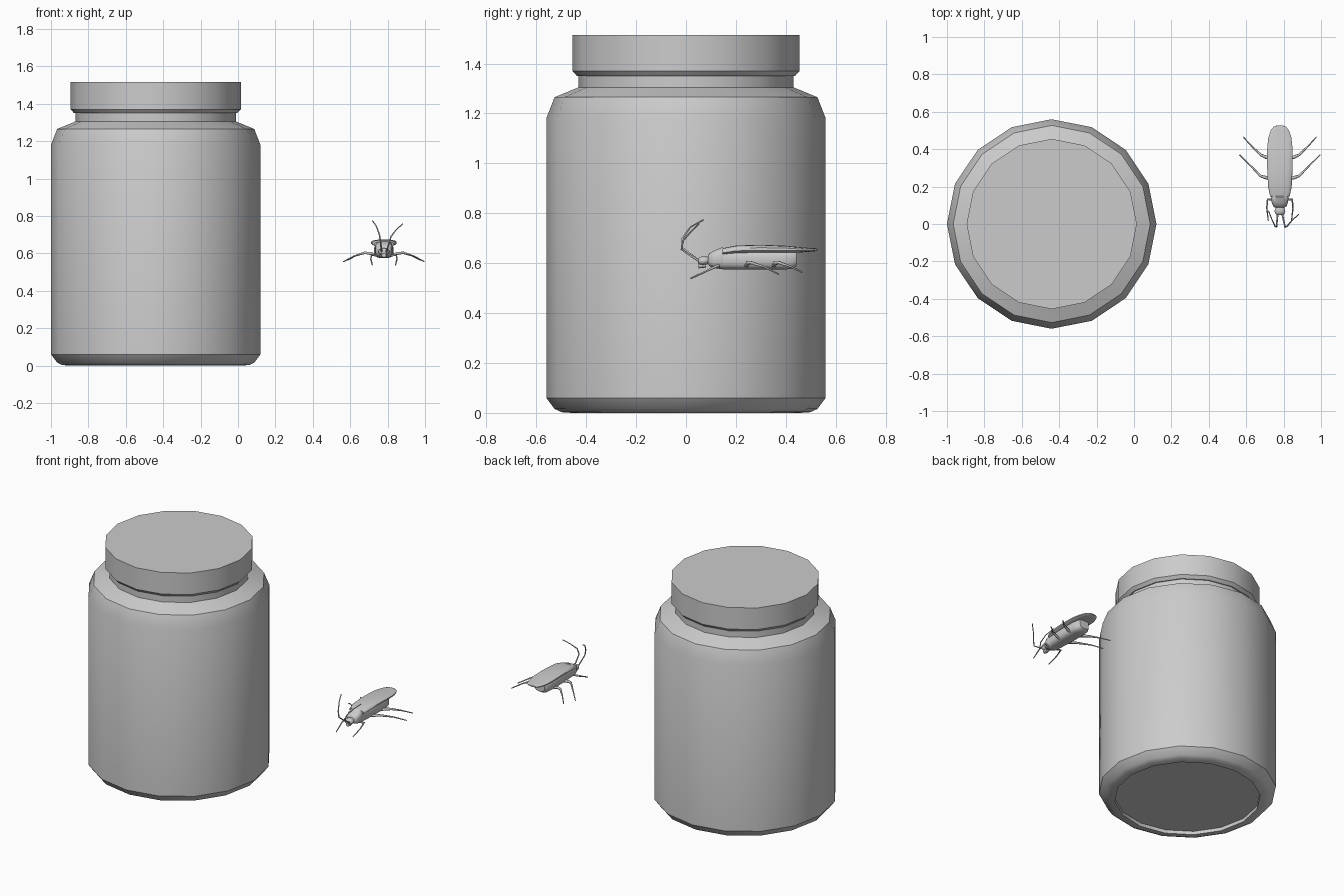
import bpy, bmesh
from math import cos, sin, pi, radians, copysign

JX = -0.44   # jar axis
BX = 0.78    # insect centre line


def finish(name, bm, angle=35):
    bmesh.ops.remove_doubles(bm, verts=bm.verts, dist=1e-5)
    bmesh.ops.recalc_face_normals(bm, faces=bm.faces)
    me = bpy.data.meshes.new(name)
    bm.to_mesh(me)
    bm.free()
    ob = bpy.data.objects.new(name, me)
    bpy.context.collection.objects.link(ob)
    bpy.ops.object.select_all(action='DESELECT')
    ob.select_set(True)
    bpy.context.view_layer.objects.active = ob
    bpy.ops.object.shade_smooth_by_angle(angle=radians(angle))
    return ob


def skin(bm, rings):
    for a, b in zip(rings, rings[1:]):
        n = len(a)
        for i in range(n):
            bm.faces.new((a[i], a[(i + 1) % n], b[(i + 1) % n], b[i]))
    bm.faces.new(rings[0])
    bm.faces.new(rings[-1])


def lathe(name, profile, sides=16):
    bm = bmesh.new()
    skin(bm, [[bm.verts.new((JX + r * cos(2 * pi * i / sides), r * sin(2 * pi * i / sides), z))
               for i in range(sides)] for r, z in profile])
    return finish(name, bm)


def loft(name, sections, power=2.0, sides=16):
    """Superellipse sections along y: (y, half width, z low, z high)."""
    bm = bmesh.new()
    rings = []
    for y, w, lo, hi in sections:
        ring = []
        for i in range(sides):
            t = 2 * pi * (i + 0.5) / sides
            c = copysign(abs(cos(t)) ** (2 / power), cos(t))
            s = copysign(abs(sin(t)) ** (2 / power), sin(t))
            ring.append(bm.verts.new((BX + w * c, y, (lo + hi) / 2 + (hi - lo) / 2 * s)))
        rings.append(ring)
    skin(bm, rings)
    return finish(name, bm, 50)


def limb(name, points, side):
    """Tapered tube: (offset from centre line, y, z, radius)."""
    cu = bpy.data.curves.new(name, 'CURVE')
    cu.dimensions = '3D'
    cu.bevel_depth = 1.0
    cu.bevel_resolution = 1
    cu.use_fill_caps = True
    sp = cu.splines.new('POLY')
    sp.points.add(len(points) - 1)
    for p, (x, y, z, r) in zip(sp.points, points):
        p.co = (BX + side * x, y, z, 1)
        p.radius = r
    ob = bpy.data.objects.new(name, cu)
    bpy.context.collection.objects.link(ob)
    bpy.ops.object.select_all(action='DESELECT')
    ob.select_set(True)
    bpy.context.view_layer.objects.active = ob
    bpy.ops.object.convert(target='MESH')


# Jar body with recessed base
lathe("jar_body", [(0.46, 0.025), (0.46, 0.0), (0.5, 0.003), (0.527, 0.016), (0.56, 0.06),
                   (0.56, 1.18), (0.527, 1.265), (0.43, 1.305), (0.43, 1.36)])
# Domed hollow in the base
lathe("base_hollow", [(0.46, 0.024), (0.22, 0.024), (0.2, 0.024)])
# Lid
lathe("lid", [(0.437, 1.35), (0.455, 1.37), (0.455, 1.515)])

# Insect body
loft("wing_cases", [(0.147, 0.053, 0.632, 0.660), (0.2, 0.064, 0.638, 0.671),
                    (0.3, 0.069, 0.640, 0.674), (0.4, 0.069, 0.642, 0.670),
                    (0.46, 0.063, 0.643, 0.664), (0.5, 0.050, 0.646, 0.661),
                    (0.52, 0.034, 0.648, 0.660), (0.527, 0.016, 0.651, 0.659)], 2.8)
loft("abdomen", [(0.148, 0.046, 0.575, 0.655), (0.25, 0.053, 0.574, 0.655),
                 (0.38, 0.053, 0.574, 0.655), (0.425, 0.047, 0.576, 0.652),
                 (0.443, 0.036, 0.588, 0.65)], 3.0)
loft("thorax", [(0.088, 0.025, 0.598, 0.628), (0.094, 0.036, 0.588, 0.640),
                (0.115, 0.044, 0.580, 0.652), (0.145, 0.047, 0.575, 0.664),
                (0.152, 0.045, 0.577, 0.660)], 3.2)
loft("head", [(0.048, 0.012, 0.600, 0.618), (0.053, 0.023, 0.594, 0.624),
              (0.068, 0.030, 0.590, 0.628), (0.083, 0.025, 0.594, 0.627),
              (0.098, 0.017, 0.600, 0.622)])
loft("mouthparts", [(0.050, 0.012, 0.579, 0.60), (0.06, 0.016, 0.580, 0.60),
                    (0.08, 0.013, 0.582, 0.60)])

# Legs
for side, tag in ((-1, "left"), (1, "right")):
    limb("front_leg_" + tag, [(0.035, 0.13, 0.588, 0.006), (0.066, 0.132, 0.592, 0.006),
                              (0.07, 0.085, 0.57, 0.004), (0.062, 0.018, 0.538, 0.003)], side)
    limb("middle_leg_" + tag, [(0.035, 0.24, 0.588, 0.008), (0.075, 0.248, 0.600, 0.009),
                               (0.103, 0.257, 0.603, 0.007), (0.16, 0.315, 0.585, 0.004),
                               (0.216, 0.37, 0.556, 0.003)], side)
    limb("hind_leg_" + tag, [(0.035, 0.35, 0.588, 0.008), (0.075, 0.357, 0.600, 0.009),
                             (0.103, 0.37, 0.603, 0.007), (0.15, 0.415, 0.588, 0.004),
                             (0.195, 0.465, 0.564, 0.003)], side)

# Antennae
limb("antenna_left", [(0.012, 0.056, 0.606, 0.005), (0.018, -0.015, 0.662, 0.004),
                      (0.024, -0.014, 0.70, 0.004), (0.04, 0.018, 0.745, 0.003),
                      (0.061, 0.07, 0.774, 0.003)], -1)
limb("antenna_right", [(0.012, 0.056, 0.606, 0.005), (0.028, -0.018, 0.655, 0.004),
                       (0.038, -0.012, 0.69, 0.004), (0.066, 0.02, 0.727, 0.003),
                       (0.101, 0.052, 0.758, 0.003)], 1)
